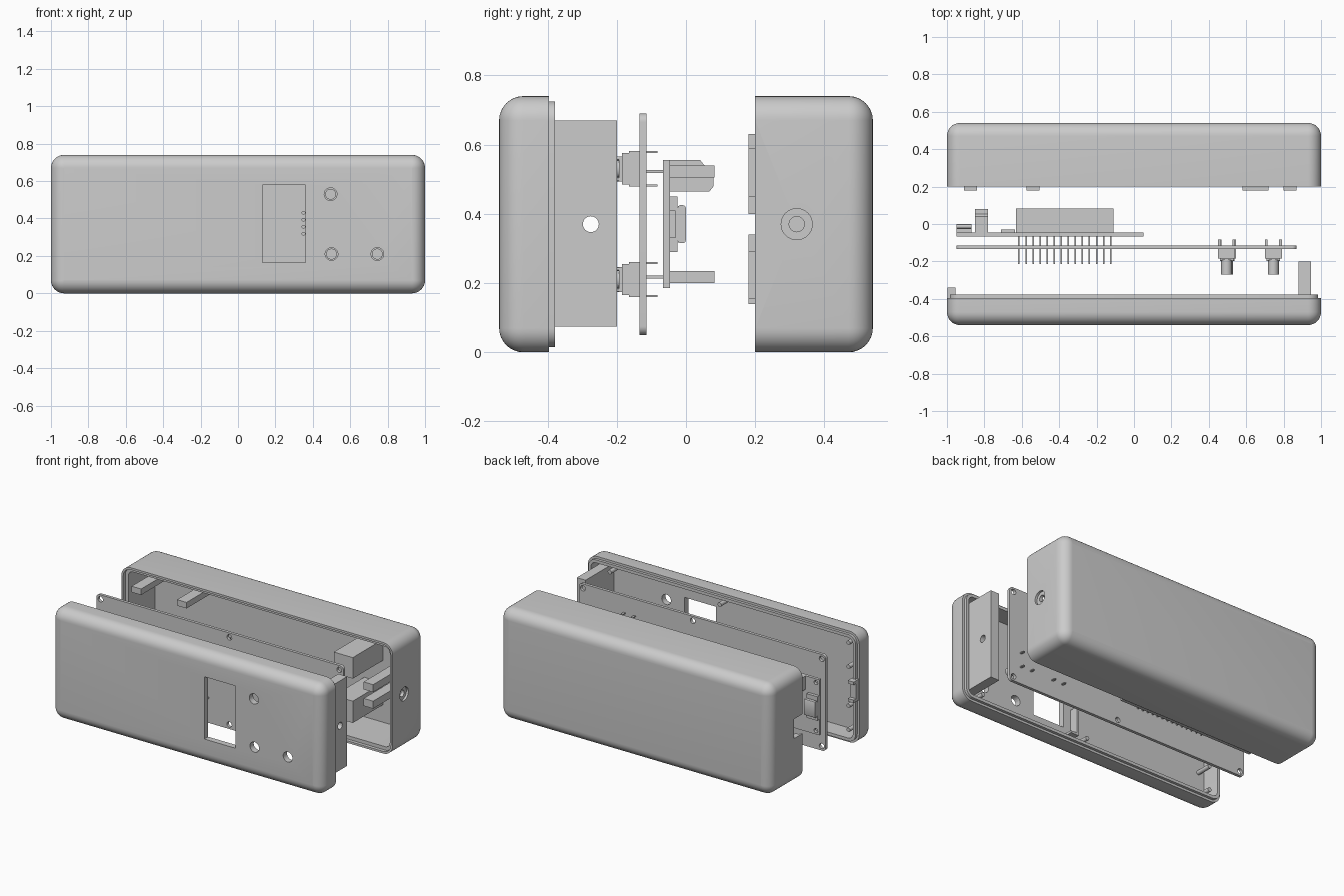
import bpy, bmesh, math
from mathutils import Matrix, Vector

if "Cube" in bpy.data.objects:
    bpy.data.objects.remove(bpy.data.objects["Cube"])

R = 0.07          # outer fillet radius of the case
W, H = 2.0, 0.74  # case width and height


def finish(bm, name, smooth=True):
    bmesh.ops.recalc_face_normals(bm, faces=bm.faces)
    me = bpy.data.meshes.new(name)
    bm.to_mesh(me)
    bm.free()
    ob = bpy.data.objects.new(name, me)
    bpy.context.collection.objects.link(ob)
    if smooth:
        activate(ob)
        bpy.ops.object.shade_smooth_by_angle(angle=math.radians(30))
    return ob


def activate(ob):
    bpy.ops.object.select_all(action='DESELECT')
    ob.select_set(True)
    bpy.context.view_layer.objects.active = ob


def add_box(bm, x0, x1, y0, y1, z0, z1):
    m = Matrix.Translation(((x0+x1)/2, (y0+y1)/2, (z0+z1)/2)) @ Matrix.Diagonal((x1-x0, y1-y0, z1-z0, 1))
    return bmesh.ops.create_cube(bm, size=1, matrix=m)['verts']


def add_cyl(bm, x, y, z, r, length, axis='Y', seg=24):
    rot = Matrix.Rotation(math.pi/2, 4, 'X' if axis == 'Y' else 'Y')
    bmesh.ops.create_cone(bm, cap_ends=True, segments=seg, radius1=r, radius2=r, depth=length,
                          matrix=Matrix.Translation((x, y, z)) @ rot)


def boxes(name, *dims):
    bm = bmesh.new()
    for d in dims:
        add_box(bm, *d)
    return finish(bm, name, False)


def cut(ob, fill):
    """Subtract the solids that fill(bm) creates."""
    bm = bmesh.new()
    fill(bm)
    cutter = finish(bm, "cutter", False)
    cutter.hide_render = True
    mod = ob.modifiers.new("cut", 'BOOLEAN')
    mod.operation, mod.solver, mod.object = 'DIFFERENCE', 'EXACT', cutter
    mod.use_self = True
    activate(ob)
    bpy.ops.object.modifier_apply(modifier=mod.name)
    bpy.data.objects.remove(cutter)
    bpy.ops.object.shade_smooth_by_angle(angle=math.radians(30))


def loft(name, rings, w=W, h=H, cx=0, cz=H/2, radius=R):
    """Skin rounded rectangles given as (inset, y) and cap both ends."""
    bm = bmesh.new()
    loops, n = [], 8
    for inset, y in rings:
        r = max(radius - inset, 0.002)
        loop = []
        for q, (sx, sz) in enumerate([(1, 1), (-1, 1), (-1, -1), (1, -1)]):
            for i in range(n + 1):
                a = math.pi/2 * (q + i/n)
                loop.append(bm.verts.new((cx + sx*(w/2 - inset - r) + r*math.cos(a), y,
                                          cz + sz*(h/2 - inset - r) + r*math.sin(a))))
        loops.append(loop)
    for a, b in zip(loops, loops[1:]):
        for i in range(len(a)):
            j = (i + 1) % len(a)
            bm.faces.new((a[i], a[j], b[j], b[i]))
    bm.faces.new(loops[0])
    bm.faces.new(loops[-1])
    return finish(bm, name)


def fillet(y, sign):
    angles = [math.pi/2 * i/8 for i in range(9)]
    return [(R*(1 - math.sin(a)), y + sign*R*(1 - math.cos(a))) for a in angles]


BUTTONS = [(0.495, 0.53), (0.50, 0.21), (0.745, 0.21)]
MOUNTS = [(x, z) for x in (-0.92, 0.03, 0.84) for z in (0.08, 0.66)]

# Front shell with a stepped lip
front = loft("front_shell", fillet(-0.54, 1) + [(0, -0.396), (0.015, -0.396), (0.015, -0.378),
                                                (0.035, -0.378), (0.035, -0.50)])


def front_holes(bm):
    add_box(bm, 0.13, 0.36, -0.6, -0.45, 0.165, 0.58)
    for x, z in BUTTONS:
        add_cyl(bm, x, -0.52, z, 0.034, 0.15, seg=32)


cut(front, front_holes)

# Pegs inside the front shell
bm = bmesh.new()
for x, z in MOUNTS + [(-0.92, 0.24), (-0.92, 0.5)]:
    add_cyl(bm, x, -0.45, z, 0.014, 0.11, seg=16)
finish(bm, "board_pegs")
boxes("window_rib", (0.06, 0.075, -0.505, -0.44, 0.12, 0.3), (0.06, 0.12, -0.505, -0.44, 0.105, 0.12))

# End block with a cross hole, and the port tab at the other end
block = boxes("end_block", (0.88, 0.945, -0.505, -0.2, 0.075, 0.67))
cut(block, lambda bm: add_cyl(bm, 0.91, -0.275, 0.37, 0.023, 0.2, 'X', 32))
tab = boxes("port_tab", (-0.998, -0.955, -0.42, -0.34, 0.30, 0.44))
cut(tab, lambda bm: add_box(bm, -1.1, -0.9, -0.365, -0.3, 0.32, 0.42))

# Back shell with a groove round the opening
back = loft("back_shell", fillet(0.54, -1) + [(0, 0.2), (0.014, 0.2), (0.014, 0.222),
                                              (0.037, 0.222), (0.037, 0.50)])


def back_holes(bm):
    add_box(bm, -1.1, -0.9, 0.1, 0.29, 0.305, 0.435)
    add_cyl(bm, 0.97, 0.32, 0.37, 0.022, 0.2, 'X', 32)


cut(back, back_holes)
cut(back, lambda bm: add_cyl(bm, 1.035, 0.32, 0.37, 0.045, 0.1, 'X', 32))

# Holders standing inside the back shell
boxes("board_holders", *[(x, x + 0.07, 0.18, 0.505, z, z + 0.04)
                         for x in (-0.91, -0.575) for z in (0.14, 0.59)])
boxes("jack_holder", (0.58, 0.72, 0.18, 0.505, 0.45, 0.59), (0.58, 0.72, 0.18, 0.505, 0.155, 0.30),
      (0.80, 0.87, 0.18, 0.505, 0.40, 0.45), (0.80, 0.87, 0.18, 0.505, 0.29, 0.34))

# Main circuit board
main = loft("main_board", [(0, -0.134), (0, -0.114)], 1.82, 0.64, -0.04, 0.37, 0.025)


def main_holes(bm):
    for x, z in MOUNTS:
        add_cyl(bm, x, -0.124, z, 0.018, 0.1)
    for i in range(4):
        add_cyl(bm, 0.35, -0.124, 0.318 + i*0.0375, 0.008, 0.1, seg=12)


cut(main, main_holes)

# Push buttons with bent legs
for k, (x, z) in enumerate(BUTTONS):
    bm = bmesh.new()
    add_box(bm, x-0.045, x+0.045, -0.185, -0.134, z-0.045, z+0.045)
    add_box(bm, x-0.036, x+0.036, -0.193, -0.185, z-0.036, z+0.036)
    add_cyl(bm, x, -0.23, z, 0.029, 0.08)
    for sx in (-1, 1):
        for sz in (-1, 1):
            add_cyl(bm, x + sx*0.03, -0.191, z + sz*0.03, 0.006, 0.016, seg=12)
            lx, lz = x + sx*0.038, z + sz*0.048
            add_box(bm, lx-0.007, lx+0.007, -0.165, -0.083, lz-0.003, lz+0.003)
    finish(bm, f"push_button_{k + 1}")

# Controller board
ctrl = boxes("controller_board", (-0.95, 0.05, -0.066, -0.046, 0.185, 0.555))


def ctrl_holes(bm):
    for x in (-0.925, 0.025):
        for z in (0.21, 0.53):
            add_cyl(bm, x, -0.056, z, 0.014, 0.1)


cut(ctrl, ctrl_holes)

# Socket strips with rows of pins
for name, z0 in (("lower", 0.2), ("upper", 0.505)):
    boxes(name + "_socket_strip", (-0.63, -0.11, -0.046, 0.083, z0, z0 + 0.035))
    boxes(name + "_pins", *[(x - 0.004, x + 0.004, -0.215, -0.05, z0 + 0.0135, z0 + 0.0215)
                            for x in (-0.615 + 0.0377*i for i in range(14))])

# Charging port
bm = bmesh.new()
add_box(bm, -0.95, -0.87, -0.046, -0.025, 0.29, 0.45)
v = add_box(bm, -0.95, -0.87, -0.025, 0.0, 0.315, 0.425)
edges = [e for e in {e for p in v for e in p.link_edges} if abs(e.verts[0].co.x - e.verts[1].co.x) > 0.05]
bmesh.ops.bevel(bm, geom=edges, offset=0.009, segments=2, affect='EDGES', profile=0.5)
finish(bm, "charging_port")

# Battery connector with chamfered end and hollow slot
bm = bmesh.new()
prof = [(-0.046, 0.465), (0.068, 0.465), (0.08, 0.48), (0.08, 0.54), (0.053, 0.54), (0.041, 0.555), (-0.046, 0.555)]
f = bm.faces.new([bm.verts.new((-0.85, y, z)) for y, z in prof])
ext = bmesh.ops.extrude_face_region(bm, geom=[f])['geom']
bmesh.ops.translate(bm, vec=Vector((0.07, 0, 0)), verts=[g for g in ext if isinstance(g, bmesh.types.BMVert)])
conn = finish(bm, "battery_connector", False)
cut(conn, lambda bm: add_box(bm, -0.84, -0.79, 0.0, 0.2, 0.48, 0.53))

# Small chip beside the sockets
boxes("chip", (-0.71, -0.635, -0.046, -0.03, 0.33, 0.41))
